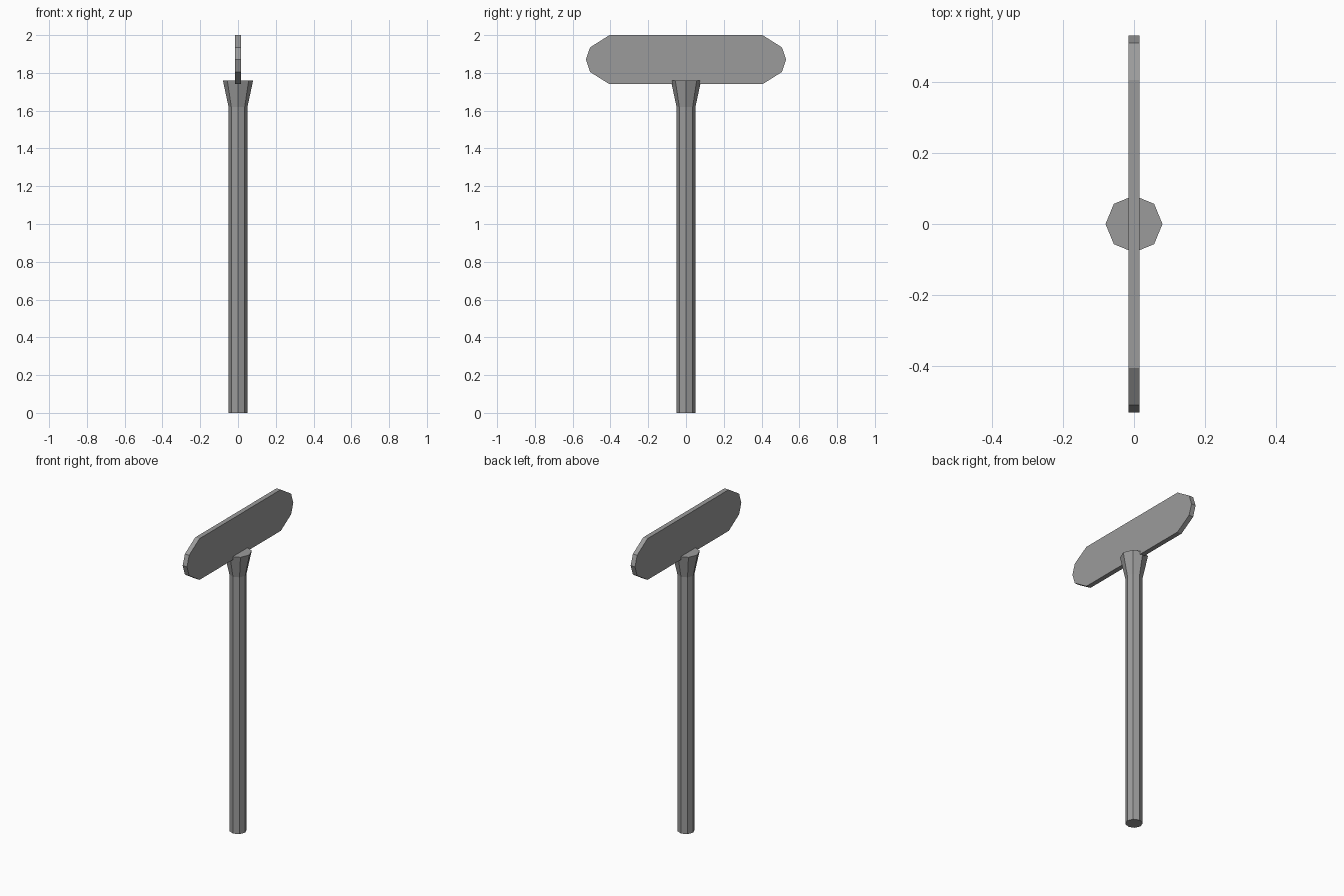
import bpy
import bmesh
from math import cos, sin, tau

old = bpy.data.objects.get("Cube")
if old:
    bpy.data.objects.remove(old, do_unlink=True)

# Single plain grey material
grey = bpy.data.materials.new("grey")
grey.use_nodes = True
colour = (0.33, 0.33, 0.33, 1)
grey.diffuse_color = colour
grey.node_tree.nodes["Principled BSDF"].inputs["Base Color"].default_value = colour


def loft(name, rings):
    """Join matching rings of points into a closed, flat-shaded solid."""
    bm = bmesh.new()
    loops = [[bm.verts.new(p) for p in ring] for ring in rings]
    count = len(loops[0])
    for a, b in zip(loops, loops[1:]):
        for i in range(count):
            j = (i + 1) % count
            bm.faces.new((a[i], a[j], b[j], b[i]))
    bm.faces.new(loops[0][::-1])
    bm.faces.new(loops[-1])
    bmesh.ops.recalc_face_normals(bm, faces=bm.faces)
    mesh = bpy.data.meshes.new(name)
    bm.to_mesh(mesh)
    bm.free()
    mesh.materials.append(grey)
    obj = bpy.data.objects.new(name, mesh)
    bpy.context.collection.objects.link(obj)
    return obj


def octagon(radius, z):
    return [(radius * cos(tau * i / 8), radius * sin(tau * i / 8), z) for i in range(8)]


# Eight-sided post with a flared top
loft("post", [octagon(0.05, 0), octagon(0.05, 1.62), octagon(0.08, 1.76)])

# Flat sign board with faceted ends, running front to back
half = [(0.405, 1.74), (0.508, 1.805), (0.53, 1.87), (0.508, 1.935), (0.405, 2.0)]
outline = half + [(-y, z) for y, z in reversed(half)]
loft("sign_board", [[(x, y, z) for y, z in outline] for x in (-0.015, 0.015)])
